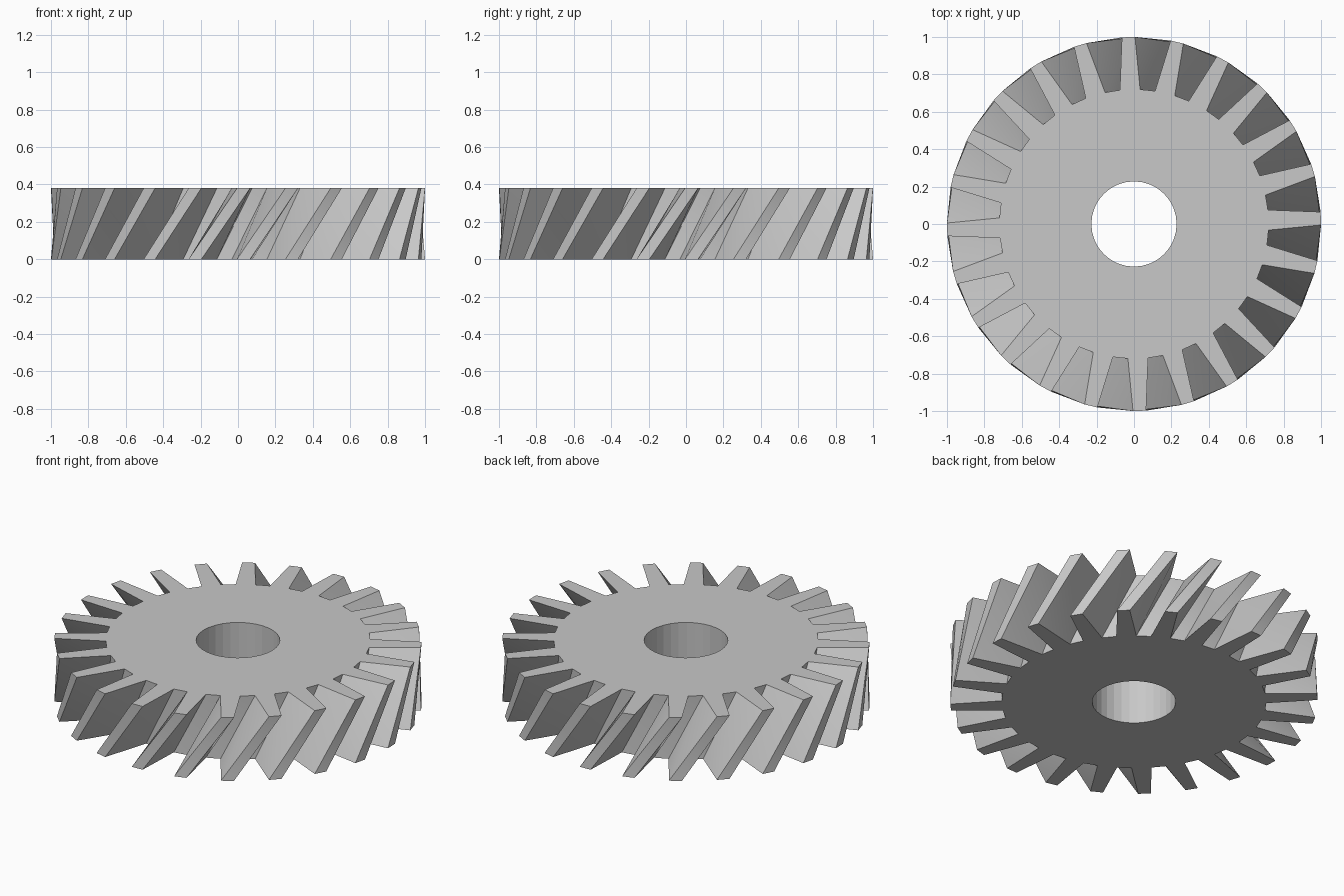
import bpy, bmesh
from math import cos, sin, pi, radians

cube = bpy.data.objects.get("Cube")
if cube:
    bpy.data.objects.remove(cube, do_unlink=True)

TEETH = 24
HEIGHT = 0.38
TWIST = 15          # degrees from bottom to top
ROOT, TIP, BORE = 0.72, 1.0, 0.228
BORE_SIDES = 32
TOP_PHASE = 1.7     # angle of the first tooth on the top face

# Steel material
steel = bpy.data.materials.new("steel grey")
steel.use_nodes = True
colour = (0.58, 0.58, 0.58, 1)
steel.diffuse_color = colour
steel.node_tree.nodes["Principled BSDF"].inputs["Base Color"].default_value = colour

bm = bmesh.new()


def tooth_loop(z, phase):
    """Gear outline: four corners for each tooth."""
    verts = []
    for i in range(TEETH):
        for r, offset in ((ROOT, -4.3), (TIP, -2), (TIP, 2), (ROOT, 4.3)):
            a = radians(phase + i * 360 / TEETH + offset)
            verts.append(bm.verts.new((r * cos(a), r * sin(a), z)))
    return verts


def bore_loop(z):
    angles = [2 * pi * i / BORE_SIDES for i in range(BORE_SIDES)]
    return [bm.verts.new((BORE * cos(a), BORE * sin(a), z)) for a in angles]


def wall(low, high):
    """Join two matching loops with a band of quads."""
    n = len(low)
    return [bm.faces.new((low[i], low[(i + 1) % n], high[(i + 1) % n], high[i]))
            for i in range(n)]


def loop_edges(loop):
    return [bm.edges.get((v, loop[i - 1])) for i, v in enumerate(loop)]


# Slanted teeth and the bore
low, high = tooth_loop(0, TOP_PHASE - TWIST), tooth_loop(HEIGHT, TOP_PHASE)
bore_low, bore_high = bore_loop(0), bore_loop(HEIGHT)
flanks = wall(low, high)
wall(bore_low, bore_high)

# Flat faces with the hole left open
for outer, inner in ((low, bore_low), (high, bore_high)):
    bmesh.ops.triangle_fill(bm, edges=loop_edges(outer) + loop_edges(inner),
                            use_beauty=True)
bmesh.ops.triangulate(bm, faces=flanks, quad_method='SHORT_EDGE')
bmesh.ops.recalc_face_normals(bm, faces=bm.faces)

mesh = bpy.data.meshes.new("helical_gear")
bm.to_mesh(mesh)
bm.free()
mesh.materials.append(steel)
gear = bpy.data.objects.new("helical_gear", mesh)
bpy.context.collection.objects.link(gear)

# Smooth the twisted flanks, keep the bore faceted
bpy.ops.object.select_all(action='DESELECT')
gear.select_set(True)
bpy.context.view_layer.objects.active = gear
bpy.ops.object.shade_smooth_by_angle(angle=radians(25))
for face in mesh.polygons:
    if face.center.xy.length < BORE + 0.01:
        face.use_smooth = False
